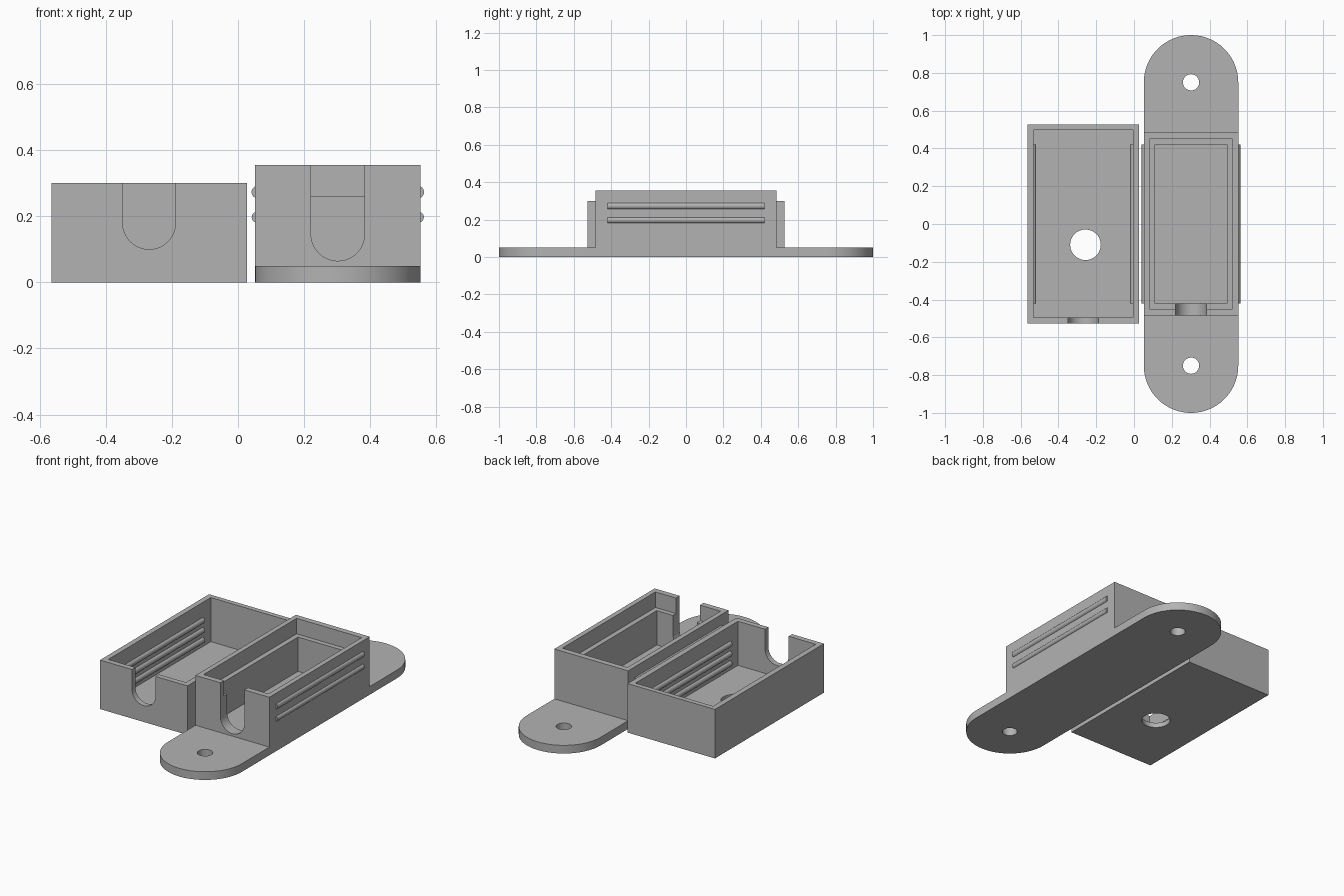
import bpy, bmesh, math
from mathutils import Matrix

if "Cube" in bpy.data.objects:
    bpy.data.objects.remove(bpy.data.objects["Cube"])

grey = bpy.data.materials.new("plain grey")
grey.diffuse_color = (0.45, 0.45, 0.45, 1)
grey.use_nodes = True
grey.node_tree.nodes["Principled BSDF"].inputs["Base Color"].default_value = grey.diffuse_color


def prism(name, pts, lo, hi, axis="z"):
    """Extrude a closed 2D profile along z (pts = x,y) or along y (pts = x,z)."""
    place = (lambda u, v, w: (u, v, w)) if axis == "z" else (lambda u, v, w: (u, w, v))
    bm = bmesh.new()
    a = [bm.verts.new(place(u, v, lo)) for u, v in pts]
    b = [bm.verts.new(place(u, v, hi)) for u, v in pts]
    bm.faces.new(a)
    bm.faces.new(b)
    for i in range(len(pts)):
        j = (i + 1) % len(pts)
        bm.faces.new((a[i], a[j], b[j], b[i]))
    bmesh.ops.recalc_face_normals(bm, faces=bm.faces)
    me = bpy.data.meshes.new(name)
    bm.to_mesh(me)
    bm.free()
    ob = bpy.data.objects.new(name, me)
    me.materials.append(grey)
    bpy.context.collection.objects.link(ob)
    return ob


def arc(cx, cy, r, start, end, n):
    step = (end - start) / n
    return [(cx + r * math.cos(math.radians(start + step * i)),
             cy + r * math.sin(math.radians(start + step * i))) for i in range(n + 1)]


def box(name, x0, x1, y0, y1, z0, z1):
    return prism(name, [(x0, y0), (x1, y0), (x1, y1), (x0, y1)], z0, z1)


def disc(name, x, y, r, z0, z1):
    return prism(name, arc(x, y, r, 0, 360, 48)[:-1], z0, z1)


def slot(name, x, bottom, r, y0, y1):
    """Round-bottomed cable opening, open at the top."""
    pts = arc(x, bottom + r, r, 180, 360, 32) + [(x + r, 0.5), (x - r, 0.5)]
    return prism(name, pts, y0, y1, "y")


def boolean(ob, others, op):
    for o in others:
        m = ob.modifiers.new(op.lower(), "BOOLEAN")
        m.operation, m.solver, m.object = op, "EXACT", o
    bpy.context.view_layer.update()
    me = bpy.data.meshes.new_from_object(ob.evaluated_get(bpy.context.evaluated_depsgraph_get()))
    ob.modifiers.clear()
    ob.data = me
    for o in others:
        bpy.data.objects.remove(o)


def smooth(ob):
    bpy.ops.object.select_all(action="DESELECT")
    ob.select_set(True)
    bpy.context.view_layer.objects.active = ob
    bpy.ops.object.shade_smooth_by_angle(angle=math.radians(30))


def ridge(name, x, z, r):
    """Long round snap ridge, partly sunk into a wall."""
    ob = prism(name, arc(x, z, r, 0, 360, 24)[:-1], -0.42, 0.42, "y")
    smooth(ob)


# Base: rounded mounting plate with a stepped, open-topped case on it
BX = 0.302
plate_outline = arc(BX, 0.75, 0.25, 0, 180, 48) + arc(BX, -0.75, 0.25, 180, 360, 48)
base = prism("base_case", plate_outline, 0, 0.05)
boolean(base, [box("case_body", BX - 0.25, BX + 0.25, -0.485, 0.485, 0.01, 0.355)], "UNION")
boolean(base, [
    box("upper_pocket", BX - 0.22, BX + 0.22, -0.45, 0.45, 0.26, 0.5),
    box("lower_pocket", BX - 0.19, BX + 0.19, -0.42, 0.42, 0.05, 0.4),
    slot("base_opening", BX, 0.065, 0.081, -0.6, -0.3),
    disc("screw_hole_front", BX, -0.75, 0.043, -0.1, 0.2),
    disc("screw_hole_back", BX, 0.75, 0.043, -0.1, 0.2),
], "DIFFERENCE")
smooth(base)

# Snap ridges on the outside of the case
for side, label in ((-1, "left"), (1, "right")):
    ridge(f"upper_outer_ridge_{label}", BX + side * 0.242, 0.273, 0.019)
    ridge(f"lower_outer_ridge_{label}", BX + side * 0.244, 0.197, 0.0165)

# Cover: open tray lying upside down beside the base
CX = -0.269
cover = box("cover", CX - 0.296, CX + 0.296, -0.527, 0.527, 0, 0.3)
boolean(cover, [
    box("cover_pocket", CX - 0.263, CX + 0.263, -0.494, 0.497, 0.03, 0.5),
    slot("cover_opening", CX, 0.1, 0.08, -0.7, -0.4),
    disc("cover_hole", -0.257, -0.11, 0.081, -0.1, 0.2),
], "DIFFERENCE")
smooth(cover)

# Snap ridges on the inside of the cover
for side, label in ((-1, "left"), (1, "right")):
    for i, z in enumerate((0.07, 0.13, 0.19)):
        ridge(f"inner_ridge_{label}_{i + 1}", CX + side * 0.267, z, 0.018)
